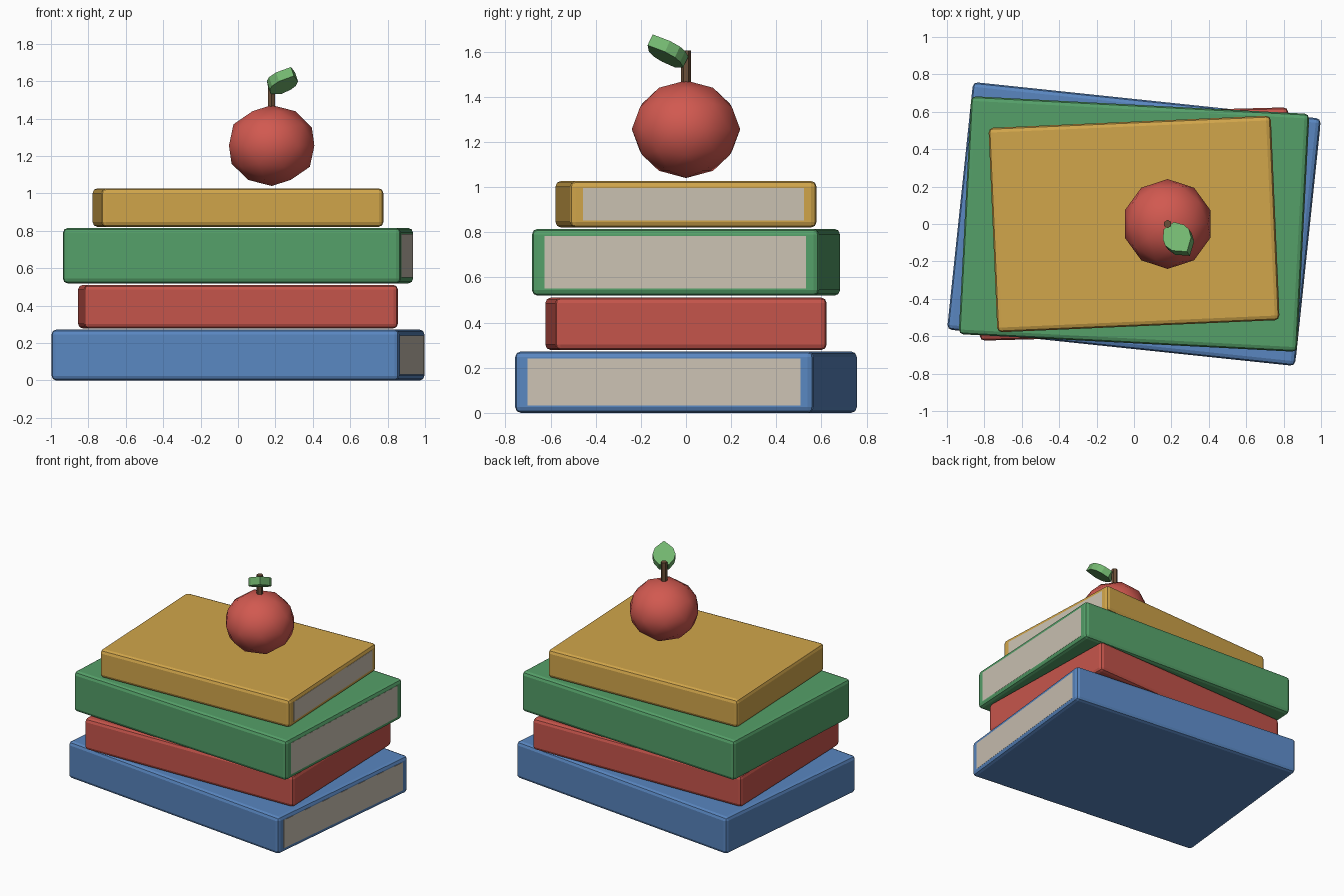
import bpy, bmesh
from math import radians
from mathutils import Matrix

if "Cube" in bpy.data.objects:
    bpy.data.objects.remove(bpy.data.objects["Cube"])


def material(name, rgb):
    m = bpy.data.materials.new(name)
    m.diffuse_color = (*rgb, 1)
    m.use_nodes = True
    m.node_tree.nodes["Principled BSDF"].inputs["Base Color"].default_value = m.diffuse_color
    return m


def box(name, x0, x1, half_y, z0, z1, angle, mat):
    bpy.ops.mesh.primitive_cube_add(size=1, location=(0, 0, 0))
    ob = bpy.context.object
    ob.name = name
    ob.data.transform(Matrix.Translation(((x0 + x1) / 2, 0, (z0 + z1) / 2))
                      @ Matrix.Diagonal((x1 - x0, 2 * half_y, z1 - z0, 1)))
    ob.rotation_euler.z = radians(angle)
    ob.data.materials.append(mat)
    return ob


# Books: name, half length, half width, bottom, top, turn, page offset, colour
paper = material("paper", (0.60, 0.54, 0.45))
books = [
    ("blue_book", 0.935, 0.665, 0.0, 0.272, -6, 0.001, (0.10, 0.24, 0.53)),
    ("red_book", 0.84, 0.602, 0.278, 0.511, 1.5, -0.001, (0.56, 0.09, 0.07)),
    ("green_book", 0.905, 0.637, 0.519, 0.815, -3, 0.001, (0.09, 0.35, 0.14)),
    ("yellow_book", 0.755, 0.547, 0.821, 1.027, 2.5, 0.001, (0.64, 0.38, 0.07)),
]
for name, a, b, z0, z1, turn, proud, rgb in books:
    cover = box(name + "_cover", -a, a, b, z0, z1, turn, material(name, rgb))
    bev = cover.modifiers.new("round_edges", 'BEVEL')
    bev.width = 0.025
    bev.segments = 2
    box(name + "_pages", -a + 0.06, a + proud, b - 0.057,
        z0 + 0.032, z1 - 0.032, turn, paper)

# Apple: faceted ball, slightly squashed
bpy.ops.mesh.primitive_ico_sphere_add(subdivisions=2, radius=0.24,
                                      location=(0.18, 0, 1.256))
apple = bpy.context.object
apple.name = "apple"
apple.scale.z = 0.9
apple.data.materials.append(material("apple_red", (0.64, 0.10, 0.08)))
bpy.ops.object.shade_smooth_by_angle(angle=radians(30))

# Stem
bpy.ops.mesh.primitive_cylinder_add(vertices=6, radius=0.022, depth=0.18,
                                    location=(0.18, 0, 1.515))
stem = bpy.context.object
stem.name = "stem"
stem.data.materials.append(material("stem_brown", (0.15, 0.08, 0.04)))

# Leaf: mirrored teardrop outline, extruded into a thick slab and tilted up
half = [(0.012, 0.033), (0.06, 0.068), (0.10, 0.077), (0.15, 0.062)]
outline = [(x, -y) for x, y in half] + [(0.208, 0)] + half[::-1]
bm = bmesh.new()
face = bm.faces.new([bm.verts.new((x, y, -0.055)) for x, y in outline])
ext = bmesh.ops.extrude_face_region(bm, geom=[face], use_keep_orig=True)
bmesh.ops.translate(bm, vec=(0, 0, 0.055),
                    verts=[g for g in ext["geom"] if isinstance(g, bmesh.types.BMVert)])
bmesh.ops.recalc_face_normals(bm, faces=bm.faces)
mesh = bpy.data.meshes.new("leaf")
bm.to_mesh(mesh)
bm.free()
leaf = bpy.data.objects.new("leaf", mesh)
bpy.context.collection.objects.link(leaf)
leaf.matrix_world = (Matrix.Translation((0.18, 0, 1.572))
                     @ Matrix.Rotation(radians(-55), 4, 'Z')
                     @ Matrix.Rotation(radians(-30), 4, 'Y'))
mesh.materials.append(material("leaf_green", (0.17, 0.47, 0.16)))
